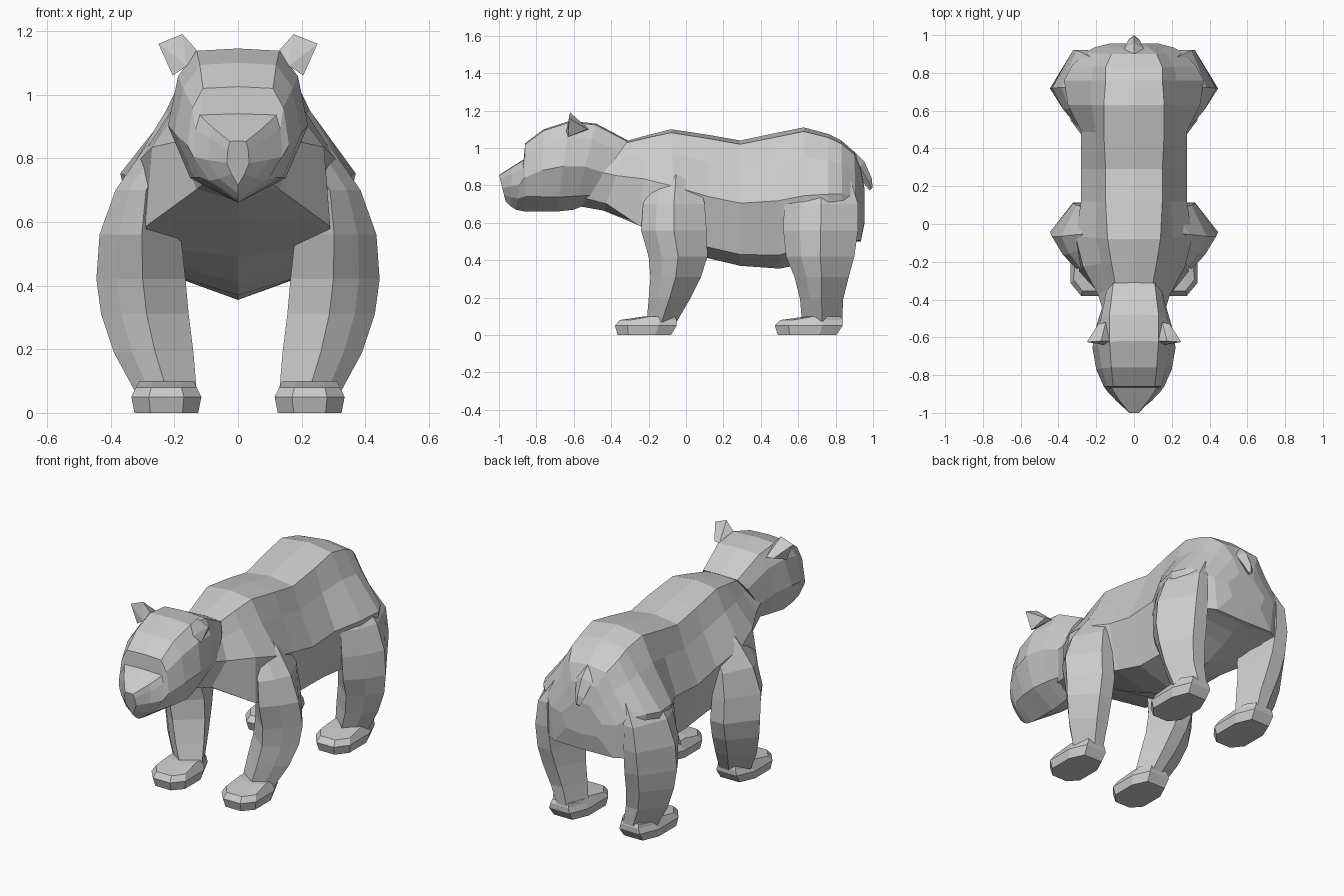
import bpy, bmesh

grey = bpy.data.materials.new("grey fur")
grey.diffuse_color = (0.6, 0.6, 0.6, 1)


def finish(name, bm):
    bmesh.ops.recalc_face_normals(bm, faces=bm.faces)
    mesh = bpy.data.meshes.new(name)
    bm.to_mesh(mesh)
    bm.free()
    mesh.materials.append(grey)
    ob = bpy.data.objects.new(name, mesh)
    bpy.context.collection.objects.link(ob)
    return ob


def loft(name, rings):
    """Skin closed rings of equal point count and cap both ends."""
    bm = bmesh.new()
    rows = [[bm.verts.new(p) for p in r] for r in rings]
    n = len(rows[0])
    for a, b in zip(rows, rows[1:]):
        for i in range(n):
            j = (i + 1) % n
            bm.faces.new((a[i], a[j], b[j], b[i]))
    bm.faces.new(rows[0])
    bm.faces.new(rows[-1])
    return finish(name, bm)


def hull(name, pts):
    bm = bmesh.new()
    for p in pts:
        bm.verts.new(p)
    bmesh.ops.convex_hull(bm, input=bm.verts)
    return finish(name, bm)


def section(heights, mix, y_top, y_bottom, z_top, z_bottom, w_top, w_max, w_low, h_low):
    """Symmetric ten-point ring leaning from y_top to y_bottom."""
    widths = (0, w_top, (1 - mix) * w_top + mix * w_max, w_max, w_low, 0)
    right = [(w, y_bottom + (y_top - y_bottom) * h, z_bottom + (z_top - z_bottom) * h)
             for w, h in zip(widths, (1, *heights, h_low, 0))]
    left = [(-x, y, z) for x, y, z in right[-2:0:-1]]
    return right + left


# rows: top y, bottom y, top z, bottom z, top, widest and low half widths, low height
# torso, from neck to rump
TORSO = [(-.40, -.58, 1.07, .69, .10, .155, .09, .12),
         (-.31, -.44, 1.04, .665, .10, .19, .13, .10),
         (-.20, -.25, 1.07, .60, .12, .27, .29, -.03),
         (-.08, -.05, 1.10, .49, .14, .31, .28, .06),
         (.12, .12, 1.07, .41, .15, .28, .22, .09),
         (.29, .29, 1.04, .37, .15, .28, .20, .09),
         (.48, .50, 1.08, .355, .16, .28, .20, .10),
         (.63, .63, 1.11, .38, .16, .35, .28, .12),
         (.76, .76, 1.075, .43, .15, .37, .31, .10),
         (.83, .84, 1.04, .47, .15, .33, .29, .05),
         (.90, .91, .98, .50, .12, .26, .24, .01),
         (.935, .935, .89, .50, .08, .21, .19, .01),
         (.955, .955, .78, .60, .05, .13, .10, .05)]
loft("torso", [section((.97, .78, .50), .35, *r) for r in TORSO])

# head, from nape to nose
HEAD = [(-.31, -.55, 1.04, .69, .11, .165, .11, .16),
        (-.48, -.60, 1.13, .67, .13, .20, .13, .16),
        (-.62, -.69, 1.145, .66, .13, .22, .15, .16),
        (-.76, -.78, 1.10, .66, .12, .20, .14, .18),
        (-.86, -.86, 1.025, .66, .11, .16, .12, .22),
        (-.865, -.91, .94, .67, .12, .14, .09, .22),
        (-.93, -.94, .90, .69, .08, .095, .06, .22),
        (-1.0, -.965, .855, .715, .025, .035, .02, .25)]
loft("head", [section((.985, .82, .5), .65, *r) for r in HEAD])

# six-sided leg section: fractions across x (inner to outer) and y (front to back)
LEG = [(.48, 0), (.77, .22), (1, .5), (.56, 1), (.25, 1), (0, .4)]
# each row: z, inner x, outer x, front leg y span, rear leg y span
LEG_ROWS = [(.07, .13, .325, -.21, -.05, .62, .835), (.19, .14, .39, -.20, .02, .61, .84),
            (.31, .155, .43, -.19, .08, .58, .87), (.42, .165, .445, -.20, .115, .535, .90),
            (.56, .18, .435, -.24, .11, .52, .92), (.70, .20, .385, -.23, .10, .525, .92),
            (.83, .13, .295, -.18, .07, .56, .88), (.93, .08, .19, -.14, .04, .62, .82)]
# paw outline fractions, toe at y = 0
PAW = [(-.5, 0), (.5, 0), (1, .2), (1, .7), (.6, 1), (-.6, 1), (-1, .7), (-1, .2)]
# each row: z, half width, toe y, heel y
PAW_ROWS = [(0, .10, .015, .30), (.05, .11, 0, .33),
            (.08, .095, .025, .33), (.10, .085, .16, .32)]

for side, s in (("left", 1), ("right", -1)):
    for end, k, toe, size in (("front", 3, -.38, 1), ("rear", 5, .475, 1.1)):
        loft(f"{end}_leg_{side}", [
            [(s * (r[1] + (r[2] - r[1]) * u), r[k] + (r[k + 1] - r[k]) * v, r[0])
             for u, v in LEG] for r in LEG_ROWS])
        loft(f"{end}_paw_{side}", [
            [(s * (.225 + w * u), toe + size * (y0 + (y1 - y0) * v), z) for u, v in PAW]
            for z, w, y0, y1 in PAW_ROWS])
    # ear, a wedge with its broad face forward
    hull(f"ear_{side}", [(s * x, y, z) for x, y, z in [
        (.13, -.62, 1.14), (.175, -.62, 1.19), (.25, -.625, 1.16), (.205, -.63, 1.06),
        (.16, -.64, 1.09), (.15, -.52, 1.10), (.19, -.53, 1.10)]])

# tail, hanging from the rump
loft("tail", [[(-w, y, z), (0, y + t, z + t), (w, y, z), (0, y - t, z - t)]
              for y, z, w, t in [(.87, .95, .07, .03), (.93, .90, .05, .025),
                                 (.975, .82, .03, .018), (.99, .78, .012, .008)]])
